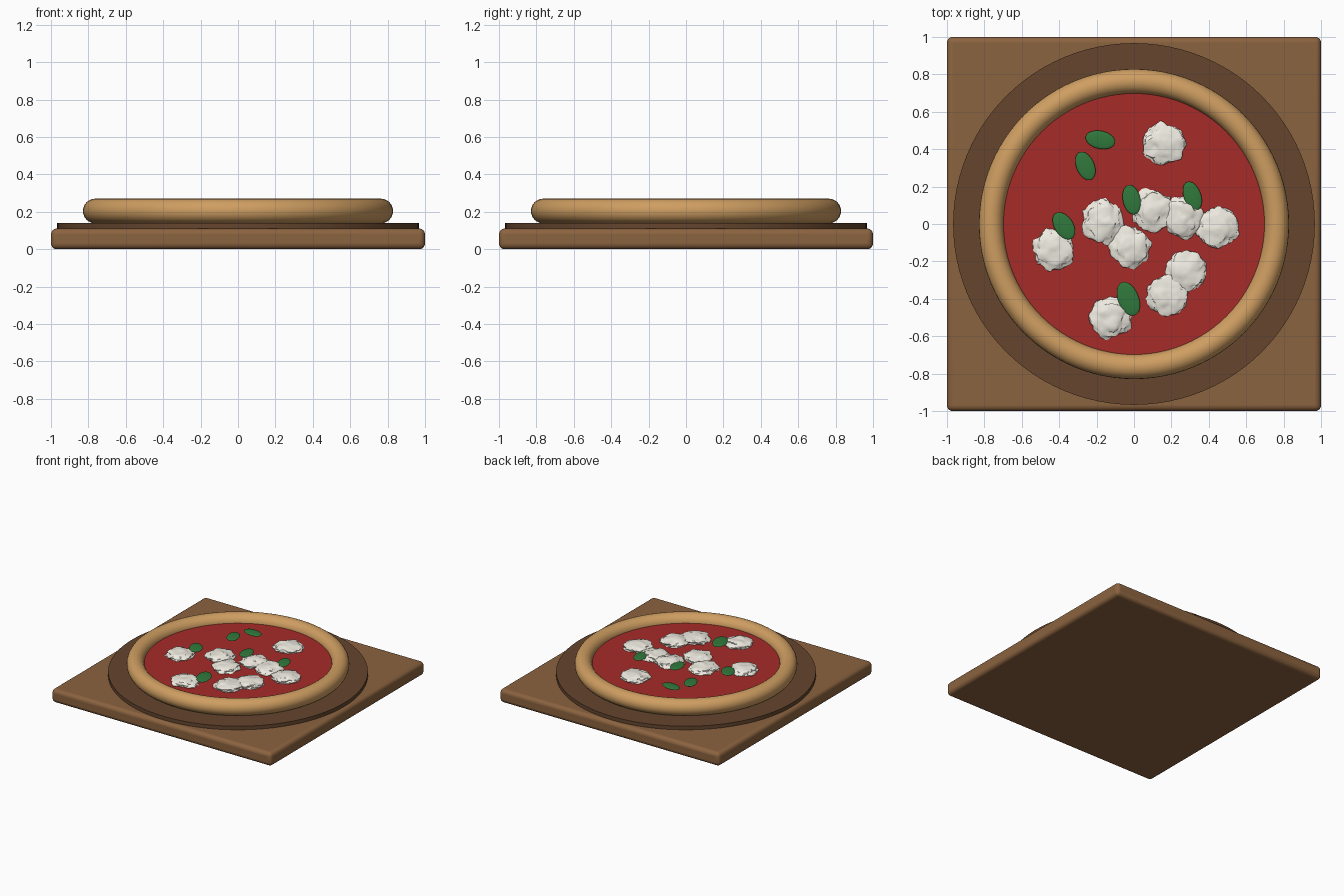
import bpy, math, random
from mathutils import noise, Vector

if "Cube" in bpy.data.objects:
    bpy.data.objects.remove(bpy.data.objects["Cube"])

random.seed(4)


def material(name, rgb):
    m = bpy.data.materials.new(name)
    m.diffuse_color = (*rgb, 1)
    m.use_nodes = True
    m.node_tree.nodes["Principled BSDF"].inputs["Base Color"].default_value = m.diffuse_color
    return m


WOOD = material("board wood", (0.26, 0.125, 0.05))
DARK = material("dark wood", (0.13, 0.06, 0.027))
DOUGH = material("baked dough", (0.62, 0.34, 0.12))
RED = material("tomato", (0.38, 0.025, 0.022))
WHITE = material("white cheese", (0.86, 0.83, 0.75))
GREEN = material("basil green", (0.03, 0.19, 0.045))


def finish(name, mat, angle=40):
    ob = bpy.context.object
    ob.name = name
    ob.data.materials.append(mat)
    bpy.ops.object.transform_apply(location=False, rotation=False, scale=True)
    bpy.ops.object.shade_smooth_by_angle(angle=math.radians(angle))
    return ob


def disc(name, mat, radius, z0, z1):
    bpy.ops.mesh.primitive_cylinder_add(vertices=96, radius=radius, depth=z1 - z0,
                                        location=(0, 0, (z0 + z1) / 2))
    return finish(name, mat)


# Square board with rounded edges
bpy.ops.mesh.primitive_cube_add(size=1, location=(0, 0, 0.055))
bpy.context.object.scale = (2, 2, 0.11)
board = finish("board", WOOD)
bev = board.modifiers.new("round", 'BEVEL')
bev.width = 0.03
bev.segments = 4

# Round plate, sauce and crust ring
disc("plate", DARK, 0.967, 0.10, 0.14)
disc("sauce", RED, 0.71, 0.14, 0.21)
bpy.ops.mesh.primitive_torus_add(major_radius=0.763, minor_radius=0.066, major_segments=96,
                                 minor_segments=24, location=(0, 0, 0.204))
finish("crust", DOUGH, 60)

# Lumpy cheese dollops
cheese = [(0.16, 0.43), (-0.17, 0.01), (0.10, 0.07), (0.26, 0.04), (0.45, -0.02),
          (-0.43, -0.14), (-0.02, -0.12), (0.28, -0.25), (0.18, -0.38), (-0.13, -0.50)]
for i, (x, y) in enumerate(cheese):
    bpy.ops.mesh.primitive_ico_sphere_add(subdivisions=4, radius=1, location=(x, y, 0.217))
    ob = bpy.context.object
    shift = Vector((i * 7.3, i * 3.1, 1.7))
    for v in ob.data.vertices:
        n = noise.noise(v.co * 1.8 + shift) * 0.22 + noise.noise(v.co * 4.5 + shift) * 0.12
        v.co *= 1 + n
    ob.scale = (0.108, 0.108, 0.034)
    ob.rotation_euler.z = random.uniform(0, 6.28)
    finish(f"cheese_{i + 1}", WHITE, 30)

# Basil leaves: x, y, half length, half width, angle
leaves = [(-0.18, 0.45, 0.08, 0.048, -12), (-0.26, 0.31, 0.08, 0.048, 113),
          (-0.013, 0.13, 0.08, 0.047, 102), (0.312, 0.15, 0.08, 0.046, 110),
          (-0.375, -0.01, 0.08, 0.05, 123), (-0.03, -0.40, 0.095, 0.055, 112)]
for i, (x, y, a, b, rot) in enumerate(leaves):
    bpy.ops.mesh.primitive_uv_sphere_add(segments=32, ring_count=12, radius=1,
                                         location=(x, y, 0.238))
    ob = bpy.context.object
    ob.scale = (a, b, 0.008)
    ob.rotation_euler.z = math.radians(rot)
    finish(f"basil_leaf_{i + 1}", GREEN, 60)
